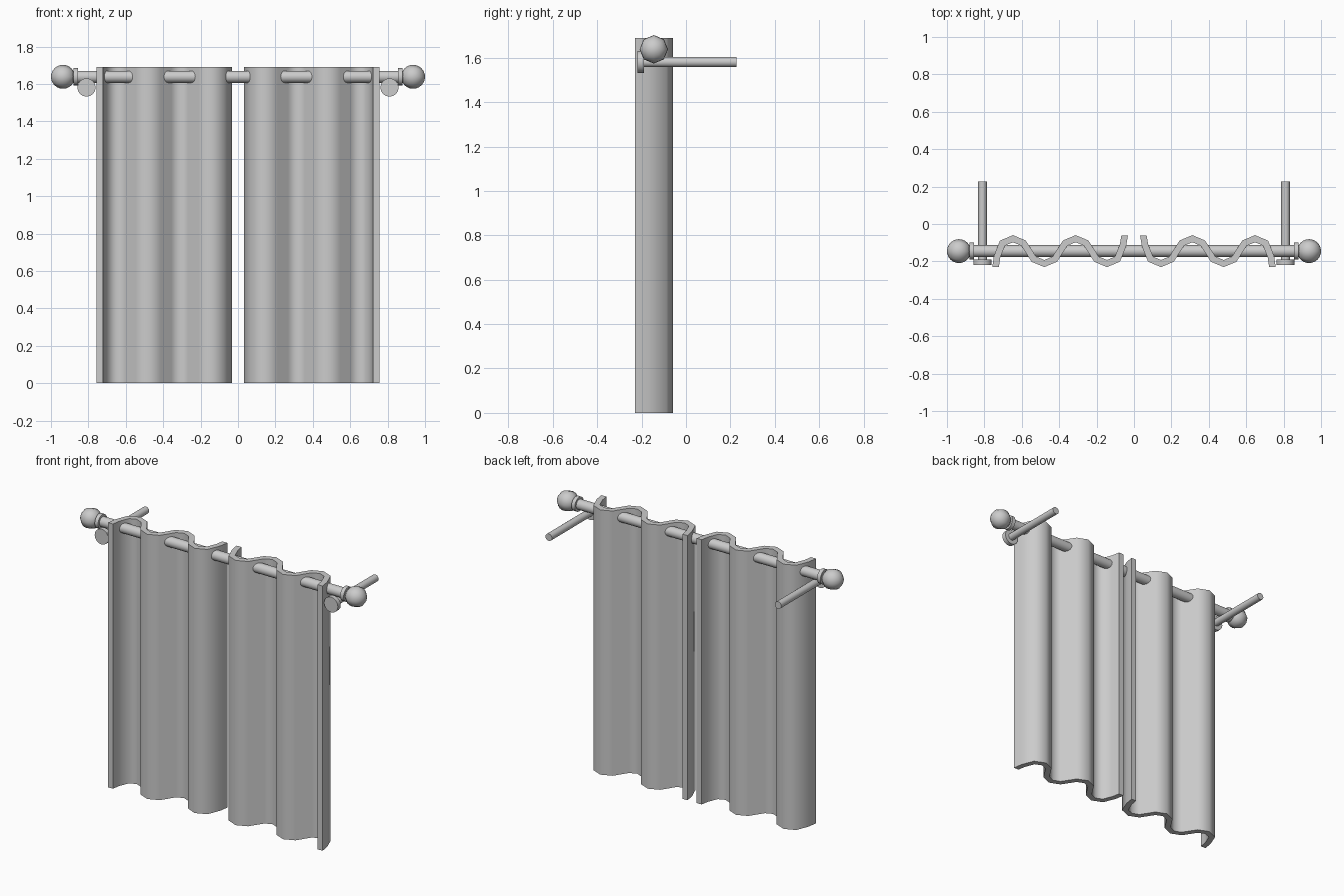
import bpy, bmesh, math
from mathutils import Vector

if "Cube" in bpy.data.objects:
    bpy.data.objects.remove(bpy.data.objects["Cube"])

ROD_Y, ROD_Z = -0.145, 1.638


def smooth(ob, angle):
    bpy.ops.object.select_all(action='DESELECT')
    ob.select_set(True)
    bpy.context.view_layer.objects.active = ob
    bpy.ops.object.shade_smooth_by_angle(angle=math.radians(angle))


def cylinder(name, start, end, radius, sides=16):
    a, b = Vector(start), Vector(end)
    bpy.ops.mesh.primitive_cylinder_add(vertices=sides, radius=radius, depth=(b - a).length,
                                        location=(a + b) / 2)
    ob = bpy.context.object
    ob.name = name
    ob.rotation_euler = (b - a).to_track_quat('Z', 'Y').to_euler()
    smooth(ob, 50)
    return ob


def curtain(name, side):
    # fold centre line: crests, shoulders and troughs with a short return at each end
    amp, half, thick, height = 0.0665, 0.1675, 0.035, 1.69
    crest0 = -0.647
    pts = [(-0.740, -0.084), (-0.732, -0.030), (crest0 - 0.056, 0.043)]
    for i in range(4):
        s, x = (1 if i % 2 == 0 else -1), crest0 + i * half
        if i:
            pts.append((x - 0.056, s * 0.043))
        pts += [(x, s * amp), (x + 0.056, s * 0.043)]
    pts += [(-0.059, 0.030), (-0.050, 0.084)]
    path = [Vector((side * x, y)) for x, y in pts]

    # offset the line both ways for the cloth thickness
    front, back = [], []
    for i, p in enumerate(path):
        d0 = (p - path[max(i - 1, 0)]).normalized()
        d1 = (path[min(i + 1, len(path) - 1)] - p).normalized()
        t = (d0 + d1).normalized()
        if i in (0, len(path) - 1):
            n = Vector((side, 0))
            n *= -1 if (d0 + d1).y * side > 0 else 1
            k = thick / 2
        else:
            n = Vector((-t.y, t.x))
            k = thick / 2 / max(t.dot(d1), 0.5)
        front.append(p - n * k)
        back.append(p + n * k)

    bm = bmesh.new()
    rows = [[bm.verts.new((p.x, ROD_Y + p.y, z)) for p in line]
            for line in (front, back) for z in (0, height)]
    f0, f1, b0, b1 = rows
    for i in range(len(path) - 1):
        for lo, hi in ((f0, f1), (b1, b0), (f1, b1), (b0, f0)):
            bm.faces.new((lo[i], lo[i + 1], hi[i + 1], hi[i]))
    for i in (0, -1):
        bm.faces.new((f0[i], f1[i], b1[i], b0[i]))
    bmesh.ops.recalc_face_normals(bm, faces=bm.faces)
    mesh = bpy.data.meshes.new(name)
    bm.to_mesh(mesh)
    bm.free()
    ob = bpy.data.objects.new(name, mesh)
    bpy.context.collection.objects.link(ob)
    smooth(ob, 55)


# main rod
cylinder("curtain_rod", (-0.9, ROD_Y, ROD_Z), (0.9, ROD_Y, ROD_Z), 0.032)

for side, label in ((-1, "left"), (1, "right")):
    # folded cloth panel
    curtain(label + "_curtain", side)
    # round finial and its collar
    bpy.ops.mesh.primitive_uv_sphere_add(segments=8, ring_count=12, radius=0.064,
                                         location=(side * 0.936, ROD_Y, ROD_Z),
                                         rotation=(0, math.pi / 2, 0))
    bpy.context.object.name = label + "_finial"
    smooth(bpy.context.object, 50)
    cylinder(label + "_collar", (side * 0.855, ROD_Y, ROD_Z), (side * 0.879, ROD_Y, ROD_Z), 0.046)
    # wall bracket arm and end disc
    x = side * 0.81
    cylinder(label + "_bracket_arm", (x, -0.2, 1.581), (x, 0.228, 1.581), 0.023)
    cylinder(label + "_bracket_disc", (x, -0.219, 1.581), (x, -0.19, 1.581), 0.049)
